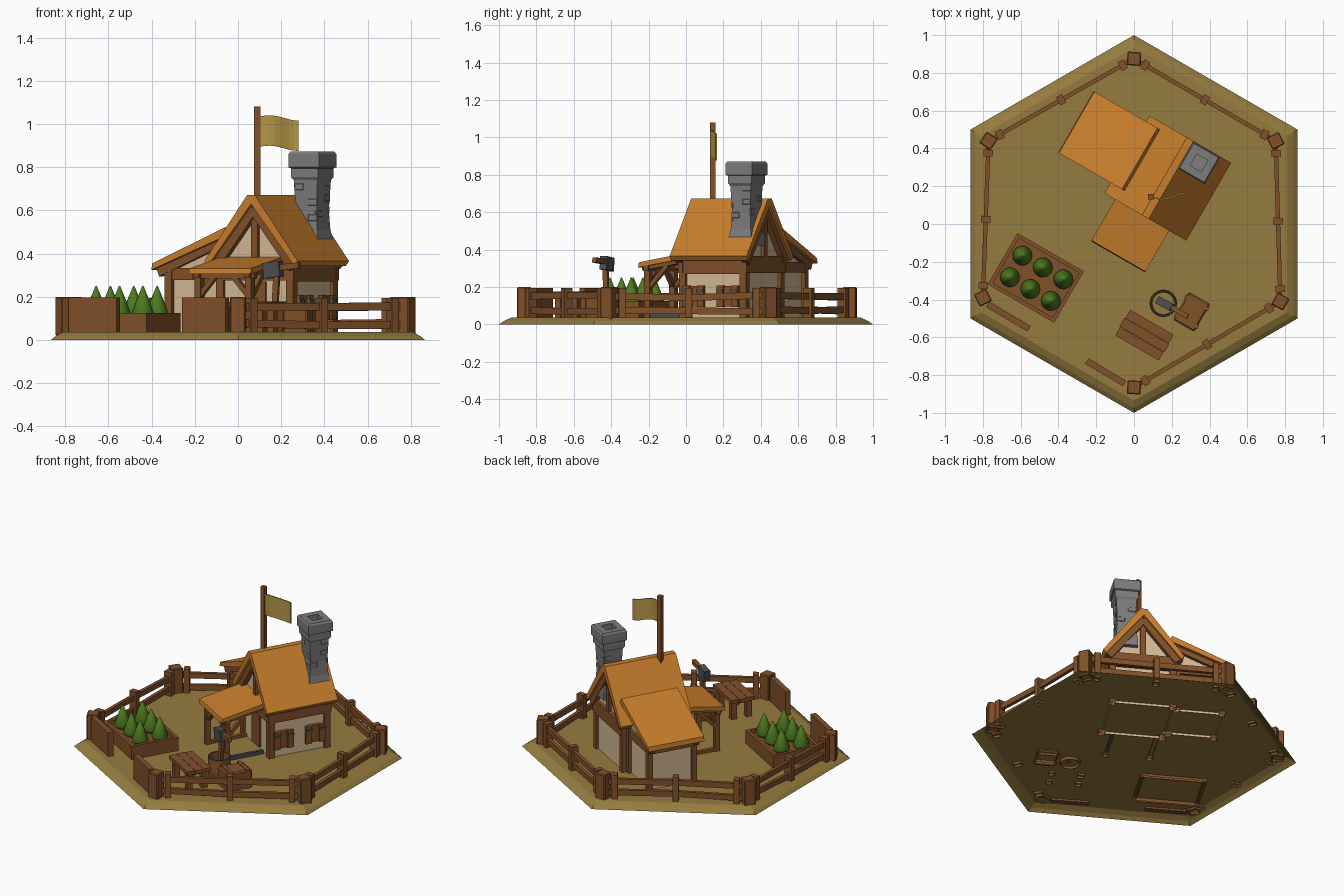
import bpy, bmesh, math, random
from mathutils import Matrix, Vector

if "Cube" in bpy.data.objects:
    bpy.data.objects.remove(bpy.data.objects["Cube"])
random.seed(4)


def mat(name, r, g, b):
    m = bpy.data.materials.new(name)
    m.diffuse_color = (r, g, b, 1)
    m.use_nodes = True
    m.node_tree.nodes["Principled BSDF"].inputs["Base Color"].default_value = m.diffuse_color
    return m


GROUND = mat("dry ground", 0.30, 0.20, 0.05)
ROOF = mat("orange roof", 0.58, 0.21, 0.025)
WOOD = mat("brown wood", 0.22, 0.082, 0.023)
CREAM = mat("cream plaster", 0.67, 0.49, 0.30)
STONE = mat("grey stone", 0.21, 0.205, 0.205)
IRON = mat("dark iron", 0.07, 0.075, 0.08)
GREEN = mat("leaf green", 0.075, 0.195, 0.014)
FLAG = mat("yellow cloth", 0.45, 0.30, 0.06)


def place(x, y, deg=0, z=0):
    return Matrix.Translation((x, y, z)) @ Matrix.Rotation(math.radians(deg), 4, 'Z')


I = Matrix.Identity(4)
H = place(0.18, 0.245, -30)            # house frame: ridge runs along local y


def finish(name, bm, m, M=I, smooth=False):
    bmesh.ops.recalc_face_normals(bm, faces=bm.faces)
    bm.transform(M)
    # parts sunk in the ground are open underneath
    low = [f for f in bm.faces if all(v.co.z < 0.03 for v in f.verts) and abs(f.normal.z) > 0.95]
    bmesh.ops.delete(bm, geom=low, context='FACES')
    for f in bm.faces:
        f.smooth = smooth
    me = bpy.data.meshes.new(name)
    bm.to_mesh(me)
    bm.free()
    me.materials.append(m)
    ob = bpy.data.objects.new(name, me)
    bpy.context.collection.objects.link(ob)
    return ob


def box(name, c, s, m, M=I, bevel=0.0):
    bm = bmesh.new()
    bmesh.ops.create_cube(bm, size=1, matrix=Matrix.Translation(c) @ Matrix.Diagonal((*s, 1)))
    if bevel:
        bmesh.ops.bevel(bm, geom=bm.edges[:], offset=bevel, segments=1, affect='EDGES')
    return finish(name, bm, m, M)


def beam(name, p, q, tall, wide, m, M=I):
    """Box from p to q; 'tall' is its upright size for level beams."""
    p, q = Vector(p), Vector(q)
    d = q - p
    R = d.to_track_quat('Z', 'Y').to_matrix().to_4x4()
    return box(name, (0, 0, 0), (wide, tall, d.length), m, M @ Matrix.Translation((p + q) / 2) @ R)


def prism(name, pts, y0, y1, m, M=I):
    """Extrude an x-z profile along y."""
    bm = bmesh.new()
    f = bm.faces.new([bm.verts.new((x, y0, z)) for x, z in pts])
    e = bmesh.ops.extrude_face_region(bm, geom=[f])
    bm.faces.new([v for v in f.verts]) if not f.is_valid else None
    bmesh.ops.translate(bm, vec=(0, y1 - y0, 0), verts=[v for v in e['geom'] if isinstance(v, bmesh.types.BMVert)])
    return finish(name, bm, m, M)


def loft(name, rings, n, m, M=I, off=0.0, cap=True, smooth=False):
    """Stack n-sided rings given as (radius, z)."""
    bm = bmesh.new()
    loops = [[bm.verts.new((r * math.cos(off + 2 * math.pi * i / n), r * math.sin(off + 2 * math.pi * i / n), z))
              for i in range(n)] for r, z in rings]
    for a, b in zip(loops, loops[1:]):
        for i in range(n):
            bm.faces.new((a[i], a[(i + 1) % n], b[(i + 1) % n], b[i]))
    if cap:
        bm.faces.new(loops[0])
        bm.faces.new(loops[-1])
    return finish(name, bm, m, M, smooth)


# Hexagonal ground tile, open underneath
loft("ground_tile", [(1, 0), (0.975, 0.018), (0.935, 0.036)], 6, GROUND, off=math.pi / 6)

# Main house: plaster body, steep roof, timbers
prism("house_walls", [(-0.19, 0.02), (0.19, 0.02), (0.19, 0.385), (0, 0.625), (-0.19, 0.385)], -0.19, 0.19, CREAM, H)
prism("main_roof", [(-0.25, 0.365), (-0.02, 0.672), (0.02, 0.672), (0.25, 0.365), (0.232, 0.342), (0, 0.63), (-0.232, 0.342)],
      -0.24, 0.235, ROOF, H)
for sx in (-1, 1):
    box("side_top_beam", (sx * 0.195, 0, 0.31), (0.026, 0.41, 0.08), WOOD, H)
    for sy in (-1, 1):
        box("corner_post", (sx * 0.187, sy * 0.187, 0.18), (0.04, 0.04, 0.33), WOOD, H)
for sy in (-1, 1):
    y = sy * 0.197
    box("gable_tie_beam", (0, y, 0.32), (0.42, 0.03, 0.09), WOOD, H)
    box("king_post", (0, y, 0.47), (0.035, 0.024, 0.26), WOOD, H)
    for sx in (-1, 1):
        beam("rafter", (sx * 0.215, sy * 0.205, 0.335), (0, sy * 0.205, 0.61), 0.05, 0.035, WOOD, H)
box("front_door", (0.0, -0.193, 0.16), (0.11, 0.014, 0.22), WOOD, H)

# Shuttered windows on the right wall with iron straps
for wy in (-0.112, 0.1):
    box("window_frame", (0.20, wy, 0.15), (0.024, 0.085, 0.11), WOOD, H)
    for sy in (-1, 1):
        box("shutter", (0.214, wy + sy * 0.045, 0.15), (0.018, 0.04, 0.115), WOOD, H)
        box("shutter_strap", (0.225, wy + sy * 0.045, 0.18), (0.008, 0.041, 0.018), IRON, H)

# Lean-to wing on the left
prism("wing_walls", [(-0.50, 0.02), (-0.18, 0.02), (-0.18, 0.47), (-0.50, 0.335)], -0.13, 0.155, CREAM, H)
prism("wing_roof", [(-0.57, 0.325), (-0.565, 0.355), (-0.18, 0.52), (-0.165, 0.485)], -0.175, 0.20, ROOF, H)
for y in (-0.135, 0.16):
    for x in (-0.495, -0.215):
        box("wing_post", (x, y, 0.18), (0.038, 0.034, 0.33), WOOD, H)
    box("wing_tie_beam", (-0.35, y, 0.305), (0.32, 0.026, 0.055), WOOD, H)
    beam("wing_rafter", (-0.55, y, 0.315), (-0.19, y, 0.467), 0.045, 0.035, WOOD, H)
box("wing_eave_beam", (-0.503, 0.012, 0.305), (0.026, 0.32, 0.055), WOOD, H)

# Porch roof on braced posts, with a dark kerb
prism("porch_roof", [(-0.495, 0.305), (-0.49, 0.332), (-0.19, 0.385), (-0.19, 0.355)], -0.145, 0.185, ROOF,
      H @ Matrix.Rotation(math.pi / 2, 4, 'Z'))
for x in (-0.155, 0.115):
    box("porch_post", (x, -0.45, 0.165), (0.034, 0.034, 0.29), WOOD, H)
    beam("porch_rafter", (x, -0.48, 0.302), (x, -0.19, 0.352), 0.03, 0.03, WOOD, H)
    beam("porch_side_brace", (x, -0.45, 0.19), (x, -0.33, 0.315), 0.024, 0.024, WOOD, H)
    beam("porch_front_brace", (x, -0.45, 0.20), (x - math.copysign(0.09, x), -0.45, 0.30), 0.024, 0.024, WOOD, H)
box("porch_front_beam", (-0.02, -0.45, 0.30), (0.33, 0.03, 0.03), WOOD, H)
box("porch_kerb", (0.115, -0.32, 0.045), (0.02, 0.23, 0.03), IRON, H)
box("porch_floor_beam", (-0.155, -0.32, 0.04), (0.025, 0.26, 0.03), WOOD, H)

# Chimney with flared cap, hollow top and a few proud stones
C = H @ Matrix.Translation((0.103, 0.15, 0))
Q = math.sqrt(0.5)
loft("chimney", [(s * Q, z) for s, z in ((0.14, 0.42), (0.14, 0.47), (0.122, 0.51), (0.112, 0.60), (0.126, 0.74),
     (0.145, 0.755), (0.145, 0.795), (0.163, 0.80), (0.163, 0.86), (0.15, 0.872), (0.07, 0.872), (0.07, 0.81))],
     4, STONE, C, off=math.pi / 4)
for i in range(12):
    F = C @ Matrix.Rotation(i * math.pi / 2, 4, 'Z')
    z = 0.53 + 0.018 * i
    box("chimney_stone", (random.choice((-0.035, 0.035)), 0.054 + 0.03 * max(0, z - 0.6), z), (0.05, 0.012, 0.032), STONE, F, 0.003)

# Flag pole with a waving cloth
box("flag_pole", (0.09, 0.144, 0.85), (0.03, 0.03, 0.46), WOOD)
bm = bmesh.new()
cols = []
for i in range(9):
    t = i / 8
    x, y = 0.10 + 0.18 * t, 0.144 + 0.012 * math.sin(t * 5.5 + 3) + 0.012 * t
    dz = 0.008 * math.sin(t * 5) - 0.012 * t
    cols.append([bm.verts.new((x, y, z + dz)) for z in (0.895, 1.035)])
for a, b in zip(cols, cols[1:]):
    bm.faces.new((a[0], b[0], b[1], a[1]))
flag = finish("flag_cloth", bm, FLAG)
flag.modifiers.new("thickness", 'SOLIDIFY').thickness = 0.008

# Perimeter fence: corner posts, rails on five sides, a gated opening on the front left
corners = [Vector(c) for c in ((0, -0.865), (0.775, -0.41), (0.75, 0.44), (0, 0.875), (-0.77, 0.44), (-0.8, -0.39))]
for i, c in enumerate(corners):
    box("fence_corner_post", (0, 0, 0.11), (0.072, 0.072, 0.18), WOOD, place(c.x, c.y, 60 * i + random.uniform(-6, 6)), 0.005)
for a, b in zip(corners[:5], corners[1:]):
    d = b - a
    ang = math.degrees(math.atan2(d.y, d.x))
    for t in (0.078, 0.5, 0.922):
        p = a + d * t
        box("fence_post", (0, 0, 0.107), (0.036, 0.05, 0.174), WOOD, place(p.x, p.y, ang + random.uniform(-5, 5)))
    for z in (0.073, 0.15):
        zs = [z + random.uniform(-0.008, 0.008) for _ in range(3)]
        for k in (0, 1):
            p, q = a + d * (0.5 * k), a + d * (0.5 * k + 0.5)
            beam("fence_rail", (p.x, p.y, zs[k]), (q.x, q.y, zs[k + 1]), 0.036, 0.022, WOOD)
for x0, y0, x1, y1 in ((-0.775, -0.425, -0.555, -0.555), (-0.25, -0.725, -0.05, -0.845)):
    beam("gate_wall", (x0, y0, 0.11), (x1, y1, 0.11), 0.172, 0.034, WOOD)

# Planter box with six small trees
P = place(-0.52, -0.285, -30)
box("planter_soil", (0, 0, 0.06), (0.38, 0.29, 0.08), WOOD, P)
for s in (-1, 1):
    box("planter_long_side", (0, s * 0.147, 0.0725), (0.405, 0.02, 0.105), WOOD, P)
    box("planter_short_side", (s * 0.193, 0, 0.0725), (0.02, 0.31, 0.105), WOOD, P)
for i in range(3):
    for s in (-1, 1):
        loft("small_tree", [(0.025, 0.088), (0.046, 0.11), (0.052, 0.125), (0.03, 0.185), (0.003, 0.25)], 14, GREEN,
             P @ place((i - 1) * 0.125 + 0.005, s * 0.066, 25 * i), smooth=True)

# Plank table
T = place(0.055, -0.588, -30)
for i in (-1, 0, 1):
    box("table_plank", (0, i * 0.053, 0.165), (0.275 - 0.01 * abs(i), 0.051, 0.024), WOOD, T)
for sx in (-1, 1):
    box("table_rail", (sx * 0.09, 0, 0.145), (0.03, 0.14, 0.02), WOOD, T)
    for sy in (-1, 1):
        box("table_leg", (sx * 0.09, sy * 0.05, 0.085), (0.036, 0.036, 0.13), WOOD, T)

# Work chest with straps
W = place(0.305, -0.465, -30)
box("work_chest", (0, 0, 0.0875), (0.13, 0.17, 0.135), WOOD, W, 0.008)
for s in (-1, 1):
    box("chest_band", (0, s * 0.055, 0.09), (0.142, 0.022, 0.14), WOOD, W)

# Open thin-walled barrel with a hammer standing in it
B = place(0.155, -0.42)
loft("open_barrel", [(0.062, 0.02), (0.073, 0.09), (0.068, 0.175), (0.063, 0.175), (0.067, 0.09), (0.057, 0.02)], 16, WOOD, B, cap=False)
loft("barrel_hoop", [(0.066, 0.168), (0.070, 0.168), (0.070, 0.178), (0.066, 0.178)], 16, IRON, B, cap=False)
beam("hammer_stand", (0.165, -0.425, 0.03), (0.18, -0.43, 0.31), 0.026, 0.026, WOOD)
beam("hammer_handle", (0.19, -0.435, 0.335), (0.285, -0.49, 0.345), 0.028, 0.026, WOOD)
beam("hammer_head", (0.125, -0.402, 0.32), (0.20, -0.442, 0.33), 0.072, 0.042, IRON)
